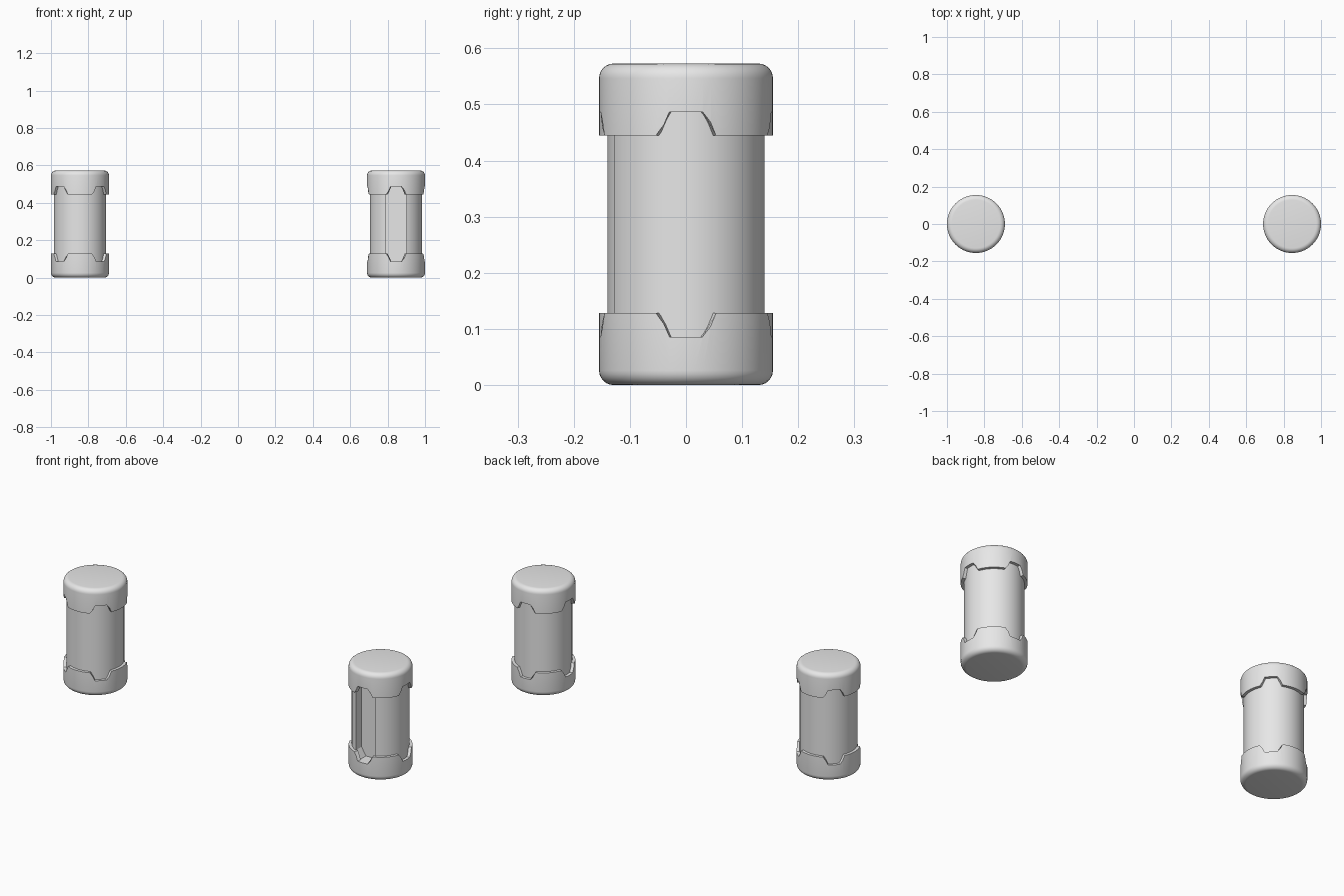
import bpy
import bmesh
import math
from mathutils import Matrix, Vector

cube = bpy.data.objects.get("Cube")
if cube:
    bpy.data.objects.remove(cube, do_unlink=True)

HEIGHT, CAP_R, BODY_R, INNER_R = 0.573, 0.155, 0.14, 0.134
CAP_H, NOTCH_Z, ROUND = 0.128, 0.086, 0.026
WIDE, NARROW = 0.057, 0.03
SEGMENTS = 64

grey = bpy.data.materials.new("light grey")
grey.use_nodes = True
grey.diffuse_color = (0.8, 0.8, 0.8, 1)
grey.node_tree.nodes["Principled BSDF"].inputs["Base Color"].default_value = (0.8, 0.8, 0.8, 1)


def make_object(name, bm):
    bmesh.ops.recalc_face_normals(bm, faces=bm.faces)
    mesh = bpy.data.meshes.new(name)
    bm.to_mesh(mesh)
    bm.free()
    mesh.materials.append(grey)
    obj = bpy.data.objects.new(name, mesh)
    bpy.context.collection.objects.link(obj)
    return obj


def lathe(name, profile):
    """Spin a radius/height profile around z."""
    bm = bmesh.new()
    verts = [bm.verts.new((r, 0, z)) for r, z in profile]
    edges = [bm.edges.new(pair) for pair in zip(verts, verts[1:])]
    bmesh.ops.spin(bm, geom=verts + edges, cent=(0, 0, 0), axis=(0, 0, 1),
                   angle=math.tau, steps=SEGMENTS, use_duplicate=False)
    bmesh.ops.remove_doubles(bm, verts=bm.verts, dist=0.0001)
    return make_object(name, bm)


def add_wedge(bm, outline, inner, outer, angle, taper):
    """Prism of a width/height outline facing -y, turned about z."""
    turn = Matrix.Rotation(angle, 3, 'Z')
    rings = []
    for dist in (inner, outer):
        scale = dist / CAP_R if taper else 1
        rings.append([bm.verts.new(turn @ Vector((w * scale, -dist, z))) for w, z in outline])
    bm.faces.new(rings[0])
    bm.faces.new(rings[1][::-1])
    for i in range(len(outline)):
        j = (i + 1) % len(outline)
        bm.faces.new((rings[0][i], rings[0][j], rings[1][j], rings[1][i]))


def cut(obj, bm):
    """Subtract a cutter mesh from an object for good."""
    cutter = make_object("cutter", bm)
    cutter.hide_render = True
    mod = obj.modifiers.new("cut", 'BOOLEAN')
    mod.operation, mod.solver, mod.object = 'DIFFERENCE', 'EXACT', cutter
    bpy.context.view_layer.objects.active = obj
    bpy.ops.object.modifier_apply(modifier=mod.name)
    bpy.data.objects.remove(cutter, do_unlink=True)


def mirrored(half):
    return half + [(-w, z) for w, z in reversed(half)]


def make_canister(side, x, turn, slotted):
    # rounded caps with four angled notches in the rim
    arc = [(CAP_R - ROUND + ROUND * math.sin(a), ROUND - ROUND * math.cos(a))
           for a in (math.pi / 2 * i / 6 for i in range(7))]
    profile = [(0, 0)] + arc + [(CAP_R, CAP_H), (INNER_R, CAP_H), (INNER_R, 0.02), (0, 0.02)]
    notch = mirrored([(NARROW, NOTCH_Z), (WIDE, CAP_H), (WIDE, CAP_H + 0.03)])
    parts = []
    for level in ("lower", "upper"):
        flip = (lambda z: HEIGHT - z) if level == "upper" else (lambda z: z)
        cap = lathe(f"{side}_{level}_cap", [(r, flip(z)) for r, z in profile])
        bm = bmesh.new()
        for i in range(4):
            add_wedge(bm, [(w, flip(z)) for w, z in notch], 0.11, 0.2,
                      turn + i * math.pi / 2, True)
        cut(cap, bm)
        parts.append(cap)

    # cylindrical body, with a recessed front slot on one canister
    body = lathe(f"{side}_body", [(0, 0.03), (BODY_R, 0.03),
                                  (BODY_R, HEIGHT - 0.03), (0, HEIGHT - 0.03)])
    if slotted:
        slot = mirrored([(NARROW, NOTCH_Z), (WIDE, CAP_H),
                         (WIDE, HEIGHT - CAP_H), (NARROW, HEIGHT - NOTCH_Z)])
        bm = bmesh.new()
        add_wedge(bm, slot, 0.08, 0.2, 0, False)
        cut(body, bm)
    parts.append(body)

    for obj in parts:
        obj.location.x = x
        bpy.ops.object.select_all(action='DESELECT')
        obj.select_set(True)
        bpy.context.view_layer.objects.active = obj
        bpy.ops.object.shade_smooth_by_angle(angle=math.radians(30))


make_canister("left", 1 - CAP_R, 0, True)
make_canister("right", CAP_R - 1, math.pi / 4, False)
